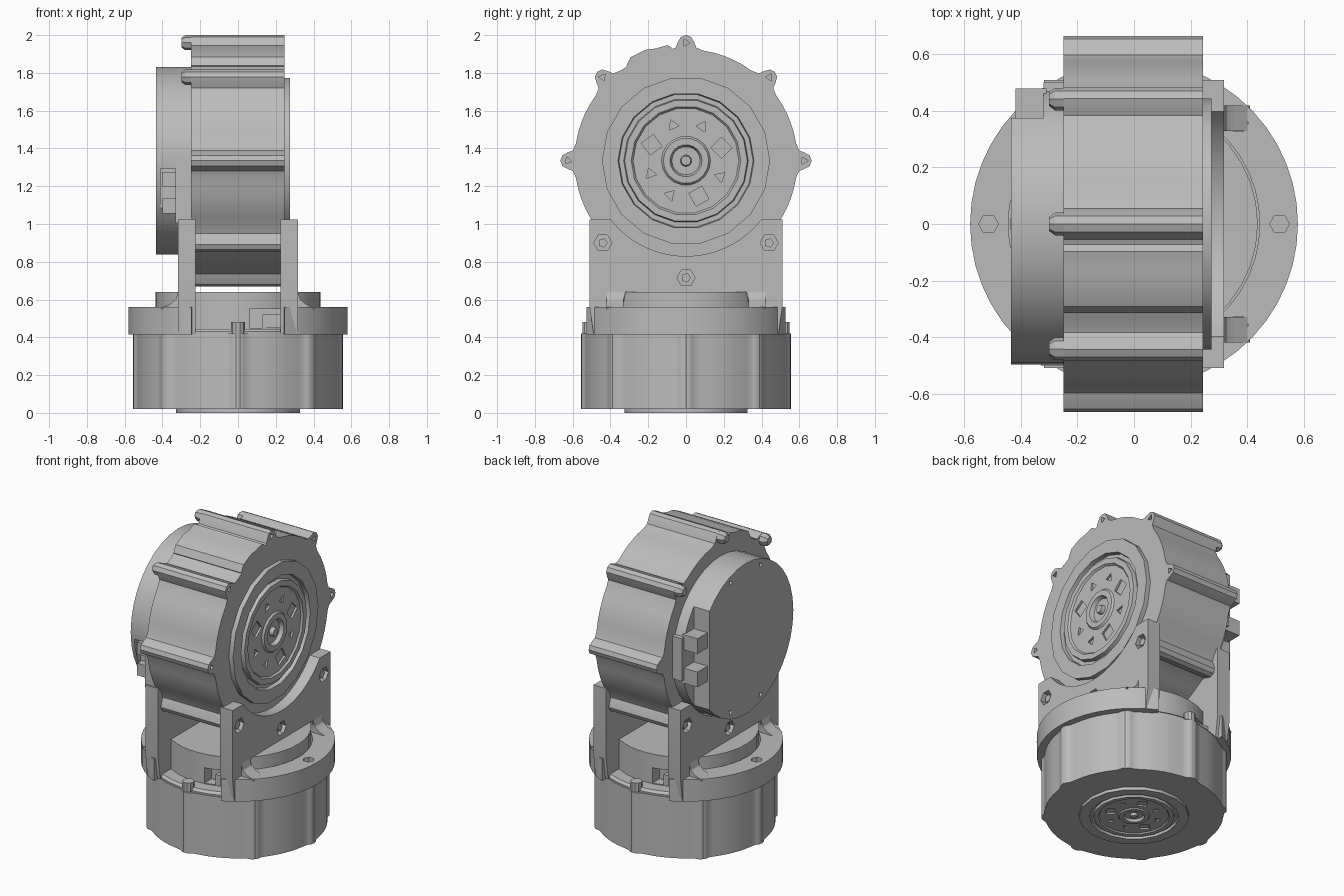
import bpy, bmesh
from math import sin, cos, pi, radians, acos
from mathutils import Matrix

cube = bpy.data.objects.get("Cube")
if cube:
    bpy.data.objects.remove(cube)

grey = bpy.data.materials.new("machined grey")
grey.use_nodes = True
grey.diffuse_color = (0.5, 0.5, 0.5, 1)
grey.node_tree.nodes["Principled BSDF"].inputs["Base Color"].default_value = grey.diffuse_color

# Local frames: the third axis is the motor axis, pointing out of its output face
SIDE = Matrix(((0, 0, 1, 0), (1, 0, 0, 0), (0, 1, 0, 0), (0, 0, 0, 1)))
UPPER = Matrix.Translation((0, 0, 1.335)) @ SIDE
LOWER = Matrix.Rotation(pi, 4, 'X')
BASE = Matrix.Identity(4)
MIRROR = Matrix.Scale(-1, 4, (1, 0, 0))


def loft(name, solids, frame):
    """Each solid is a list of rings of equal length, capped at both ends."""
    bm = bmesh.new()
    for rings in solids:
        rows = [[bm.verts.new(frame @ Matrix.Translation(p).to_translation()) for p in r] for r in rings]
        n = len(rows[0])
        for a, b in zip(rows, rows[1:]):
            for i in range(n):
                j = (i + 1) % n
                bm.faces.new((a[i], a[j], b[j], b[i]))
        bm.faces.new(rows[0][::-1])
        bm.faces.new(rows[-1])
    bmesh.ops.recalc_face_normals(bm, faces=bm.faces)
    mesh = bpy.data.meshes.new(name)
    bm.to_mesh(mesh)
    bm.free()
    mesh.materials.append(grey)
    obj = bpy.data.objects.new(name, mesh)
    bpy.context.collection.objects.link(obj)
    return obj


def slab(pts, lo, hi):
    return [[(x, y, c) for x, y in pts] for c in (lo, hi)]


def circle(r, n, x=0, y=0, turn=0):
    return [(x + r * cos(2 * pi * i / n + turn), y + r * sin(2 * pi * i / n + turn)) for i in range(n)]


def rect(x0, x1, y0, y1):
    return [(x0, y0), (x1, y0), (x1, y1), (x0, y1)]


def arc(r, start, end, n, cy=0):
    steps = [radians(start + (end - start) * i / n) for i in range(n + 1)]
    return [(r * cos(t), cy + r * sin(t)) for t in steps]


def polar(r, deg):
    return r * cos(radians(deg)), r * sin(radians(deg))


def lathe(profile, n):
    return [[(x, y, c) for x, y in circle(r, n)] for r, c in profile]


def cut(obj, solids, frame):
    cutter = loft("cutter", solids, frame)
    cutter.hide_render = True
    mod = obj.modifiers.new("cut", 'BOOLEAN')
    mod.operation, mod.solver, mod.object = 'DIFFERENCE', 'EXACT', cutter
    graph = bpy.context.evaluated_depsgraph_get()
    mesh = bpy.data.meshes.new_from_object(obj.evaluated_get(graph))
    obj.modifiers.clear()
    obj.data = mesh
    bpy.data.objects.remove(cutter)


def lugged(r, tip, half):
    """Round outline with eight rounded screw lugs."""
    pts = []
    for k in range(8):
        rise = tip - r
        for f, h in ((-2.2, 0), (-1.3, .15), (-1, .5), (-.6, .88), (0, 1), (.6, .88), (1, .5), (1.3, .15), (2.2, 0)):
            pts.append(polar(r + rise * h, 45 * k + f * half))
        for d in (15, 20, 25, 30):
            pts.append(polar(r, 45 * k + d))
    return pts


def output_face(name, frame, base, top, s):
    """Stepped rings around a hub, with small fastener pockets."""
    low, mid = base + (top - base) * .15, base + (top - base) * .6
    profile = [(.445, base - .01), (.445, top), (.36, top), (.355, low), (.33, low), (.325, top),
               (.29, top), (.28, mid), (.13, mid), (.12, top), (.085, top), (.075, low), (.03, low), (.025, top)]
    obj = loft(name, [lathe([(r * s, c) for r, c in profile], 18)], frame)
    pockets = []
    for k in range(8):
        x, y = polar(.2 * s, 45 * k + 20)
        size = (.055 if k % 3 == 0 else .032) * s
        pockets.append(slab(circle(size, 4 if k % 3 == 0 else 3, x, y, k), low, top + .02))
    cut(obj, pockets, frame)


# Upper motor
body = loft("upper_motor_body", [slab(lugged(.59, .665, 4), -.25, .245)], UPPER)
cut(body, [slab(circle(.022, 3, *polar(.625, 45 * k), k), .2, .3) for k in range(8)], UPPER)
output_face("upper_output_face", UPPER, .245, .275, 1)
loft("upper_cable_ridge", [slab([polar(r, d) for r, d in
     ((.56, 122), (.595, 122), (.622, 118), (.625, 110), (.615, 105), (.62, 99), (.6, 97), (.56, 97))],
     -.25, .245)], UPPER)
loft("upper_lug_nibs", [[[(x, y, c) for x, y in circle(r, 8, *polar(.625, a))]
     for r, c in ((.025, -.3), (.04, -.28), (.04, -.24))] for a in (45, 90, 135)], UPPER)

# Rear cap with connector recesses on both edges
cap = loft("upper_rear_cap", [lathe([(.497, -.435), (.497, -.24)], 36)], UPPER)
screws = [slab(circle(.02, 3, *polar(.455, a), a), -.5, -.42) for a in (70, 110, 250, 290)]
cut(cap, screws + [slab(rect(.375, .6, -.36, .36), -.5, -.32),
                   slab(rect(-.6, -.43, -.32, -.04), -.41, -.3)], UPPER)
loft("upper_connectors", [slab(rect(.37, .48, y, y + .1), -.42, -.31) for y in (-.14, .08)]
     + [slab(rect(-.48, -.42, y, y + .08), -.40, -.3) for y in (-.28, -.14)], UPPER)
loft("upper_rear_cap_step", [slab(rect(-.5, -.4, -.33, -.02), -.33, -.24),
                             slab(rect(.36, .5, -.12, .16), -.32, -.24)], UPPER)

# Lower motor
loft("lower_motor_body", [slab(lugged(.535, .555, 3.6), -.42, -.02)], LOWER)
loft("lower_motor_shoulder", [lathe([(.53, -.41), (.53, -.43), (.515, -.445)][::-1], 48)], LOWER)
loft("lower_ribs", [slab(circle(.036, 10, *polar(.52, 45 * k)), -.42, -.025) for k in range(8)]
     + [slab(circle(.036, 10, *polar(.515, a)), -.48, -.4) for a in (90, 270)], LOWER)
output_face("lower_output_face", LOWER, -.02, 0, .74)
low_cap = loft("lower_rear_cap", [lathe([(.438, -.64), (.438, -.42)], 36)], LOWER)
cut(low_cap, [slab(rect(.06, .25, -.6, -.36), .45, .55),
              slab(rect(-.25, -.06, .36, .6), .45, .55)], BASE)
loft("lower_connectors", [slab(rect(.13, .23, -.42, -.35), .45, .52),
                          slab(rect(-.23, -.13, .35, .42), .45, .52)], BASE)

# Bracket halves: curved foot, cradle plate and corner fillets
for side, flip in (("left", BASE), ("right", MIRROR)):
    outer, inner = 65, 57
    foot = loft(side + "_bracket_foot", [slab(arc(.58, -outer, outer, 18) + arc(.445, inner, -inner, 14),
                                              .415, .56)], flip)
    cut(foot, [slab(circle(.035, 6, *polar(.515, a)), .5, .6) for a in (-44, 0, 44)], flip)

    hollow = radians(-37.5)
    plate_outline = [(-.51, .56), (-.49, .42), (-.36, .42), (-.32, .64), (.32, .64), (.36, .42),
                     (.49, .42), (.51, .56), (.51, 1.025)]
    plate_outline += arc(.505, -37.9, -142.1, 24, 1.335) + [(-.51, 1.025)]
    plate = loft(side + "_bracket_plate", [slab(plate_outline, .225, .318)], flip @ SIDE)
    bolts = ((-.44, .9), (.44, .9), (0, .715))
    cut(plate, [slab(circle(.048, 6, y, z), .28, .36) for y, z in bolts], flip @ SIDE)
    loft(side + "_bracket_bolts", [slab(circle(.026, 5, y, z), .27, .305) for y, z in bolts], flip @ SIDE)

    curve = [(.30, .55), (.41, .55), (.40, .56), (.36, .575), (.33, .6), (.318, .64), (.30, .64)]
    loft(side + "_bracket_fillets", [[[(x, y, z) for x, z in curve] for y in ends]
         for ends in ((-.42, -.33), (.33, .42))], flip)

# Smooth the round walls while keeping machined edges crisp
for obj in bpy.context.scene.objects:
    if obj.type == 'MESH':
        bpy.ops.object.select_all(action='DESELECT')
        obj.select_set(True)
        bpy.context.view_layer.objects.active = obj
        bpy.ops.object.shade_smooth_by_angle(angle=radians(28))
